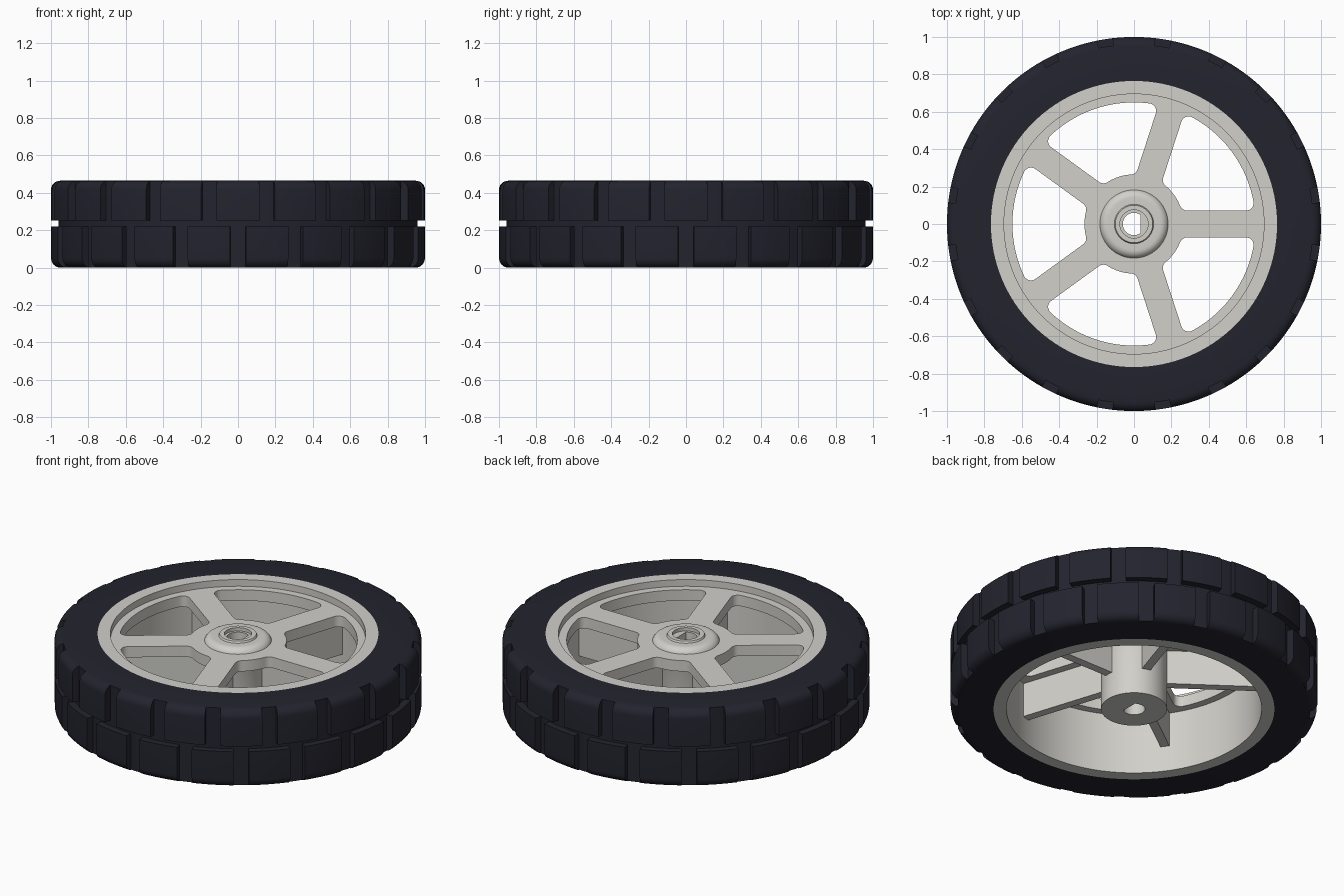
import bpy, bmesh, math
from math import sin, cos, pi, radians, asin, hypot
from mathutils import Matrix

if "Cube" in bpy.data.objects:
    bpy.data.objects.remove(bpy.data.objects["Cube"])


def material(name, rgb):
    m = bpy.data.materials.new(name)
    m.diffuse_color = (*rgb, 1)
    m.use_nodes = True
    m.node_tree.nodes["Principled BSDF"].inputs["Base Color"].default_value = m.diffuse_color
    return m


RUBBER = material("dark rubber", (0.0170, 0.0170, 0.0280))
PLASTIC = material("light grey plastic", (0.64, 0.63, 0.59))
H = 0.465            # wheel height


def arc(cx, cy, r, a0, a1, n):
    return [(cx + r * cos(a0 + (a1 - a0) * i / n), cy + r * sin(a0 + (a1 - a0) * i / n))
            for i in range(n + 1)]


def finish(ob, mat):
    ob.data.materials.append(mat)
    bpy.ops.object.select_all(action='DESELECT')
    ob.select_set(True)
    bpy.context.view_layer.objects.active = ob
    bpy.ops.object.shade_smooth_by_angle(angle=radians(30))


def make_object(name, bm, mat):
    bmesh.ops.recalc_face_normals(bm, faces=bm.faces)
    me = bpy.data.meshes.new(name)
    bm.to_mesh(me)
    bm.free()
    ob = bpy.data.objects.new(name, me)
    bpy.context.collection.objects.link(ob)
    finish(ob, mat)
    return ob


def sweep(bm, profile, start=0, end=2 * pi, segs=128):
    """Turn a closed (radius, z) profile about z, fully or as a capped sector."""
    full = abs(end - start - 2 * pi) < 1e-6
    rings = []
    for i in range(segs if full else segs + 1):
        a = start + (end - start) * i / segs
        rings.append([bm.verts.new((r * cos(a), r * sin(a), z)) for r, z in profile])
    n = len(profile)
    for i in range(segs):
        p, q = rings[i], rings[(i + 1) % len(rings)]
        for j in range(n):
            k = (j + 1) % n
            bm.faces.new((p[j], p[k], q[k], q[j]))
    if not full:
        bm.faces.new(rings[0])
        bm.faces.new(rings[-1])


# Tyre body, whose outer surface is the floor of the tread grooves
bm = bmesh.new()
sweep(bm, [(0.765, 0), (0.95, 0), (0.96, 0.002), (0.96, H - 0.002), (0.95, H), (0.765, H)])
make_object("tyre_body", bm, RUBBER)

# Two staggered rows of tread blocks with rounded shoulders
lower = [(0.95, 0.22)] + arc(0.95, 0.05, 0.05, -pi / 2, 0, 6) + [(1.0, 0.22)]
upper = [(r, H - z * (H - 0.252) / 0.22) for r, z in lower]
STEP, GAP = radians(18), radians(4.8)
for name, profile, shift in (("lower_tread", lower, 0), ("upper_tread", upper, STEP / 2)):
    bm = bmesh.new()
    for i in range(20):
        a = i * STEP + shift
        sweep(bm, profile, a + GAP / 2, a + STEP - GAP / 2, 6)
    make_object(name, bm, RUBBER)

# Rim barrel
bm = bmesh.new()
sweep(bm, [(0.695, 0), (0.765, 0), (0.765, H), (0.695, H)])
make_object("rim_barrel", bm, PLASTIC)


# Spoke plate: disc with five rounded windows
def window_outline(w=0.072, ri=0.265, ro=0.65, f=0.04):
    mid = pi / 5
    p1, p2 = asin((w + f) / (ri + f)), asin((w + f) / (ro - f))
    c1, c2 = (ri + f) * cos(p1), (ro - f) * cos(p2)
    half = arc(0, 0, ri, mid, p1, 5)
    half += arc(c1, w + f, f, p1 + pi, 1.5 * pi, 6)[1:]
    half += arc(c2, w + f, f, -pi / 2, p2, 6)
    half += arc(0, 0, ro, p2, mid, 10)[1:]
    c, s = cos(2 * mid), sin(2 * mid)
    mirrored = [(x * c + y * s, x * s - y * c) for x, y in half]
    return half + mirrored[-2:0:-1]


outlines = [arc(0, 0, 0.70, 0, 2 * pi, 128)[:-1], arc(0, 0, 0.12, 0, 2 * pi, 48)[:-1]]
window = window_outline()
for i in range(5):
    c, s = cos(i * 2 * pi / 5), sin(i * 2 * pi / 5)
    outlines.append([(x * c - y * s, x * s + y * c) for x, y in window])
cu = bpy.data.curves.new("spoke_plate", 'CURVE')
cu.dimensions = '2D'
cu.fill_mode = 'BOTH'
cu.extrude = 0.0325
for pts in outlines:
    sp = cu.splines.new('POLY')
    sp.points.add(len(pts) - 1)
    for p, (x, y) in zip(sp.points, pts):
        p.co = (x, y, 0, 1)
    sp.use_cyclic_u = True
plate = bpy.data.objects.new("spoke_plate", cu)
plate.location.z = 0.3925
bpy.context.collection.objects.link(plate)
bpy.ops.object.select_all(action='DESELECT')
plate.select_set(True)
bpy.context.view_layer.objects.active = plate
bpy.ops.object.convert(target='MESH')
plate = bpy.context.view_layer.objects.active
bm = bmesh.new()
bm.from_mesh(plate.data)
bmesh.ops.remove_doubles(bm, verts=bm.verts, dist=1e-5)
bmesh.ops.recalc_face_normals(bm, faces=bm.faces)
bm.to_mesh(plate.data)
bm.free()
finish(plate, PLASTIC)

# Stiffening ribs under the spokes
bm = bmesh.new()
for i in range(5):
    m = (Matrix.Rotation(i * 2 * pi / 5, 4, 'Z') @ Matrix.Translation((0.43, 0, 0.262))
         @ Matrix.Diagonal((0.54, 0.05, 0.215, 1)))
    bmesh.ops.create_cube(bm, size=1, matrix=m)
make_object("spoke_ribs", bm, PLASTIC)

# Hub with rounded cap and raised collar around the bore
bm = bmesh.new()
sweep(bm, [(0.06, 0), (0.18, 0), (0.18, 0.40)] + arc(0.14, 0.41, 0.045, 0, pi / 2, 8)
      + [(0.105, 0.455), (0.10, H), (0.075, H), (0.075, 0.445), (0.06, 0.445)], segs=64)
make_object("hub", bm, PLASTIC)

# Flat side of the D-shaped axle bore
bm = bmesh.new()
half_angle = math.acos(0.035 / 0.0605)
face = bm.faces.new([bm.verts.new((x, y, 0.0)) for x, y in
                     arc(0, 0, 0.0605, -half_angle, half_angle, 10)])
out = bmesh.ops.extrude_face_region(bm, geom=[face])
for v in out["geom"]:
    if isinstance(v, bmesh.types.BMVert):
        v.co.z = 0.445
if not face.is_valid or all(abs(f.normal.z) < 0.5 or f.calc_center_median().z > 0.1 for f in bm.faces):
    bmesh.ops.holes_fill(bm, edges=bm.edges)
make_object("bore_flat", bm, PLASTIC)
